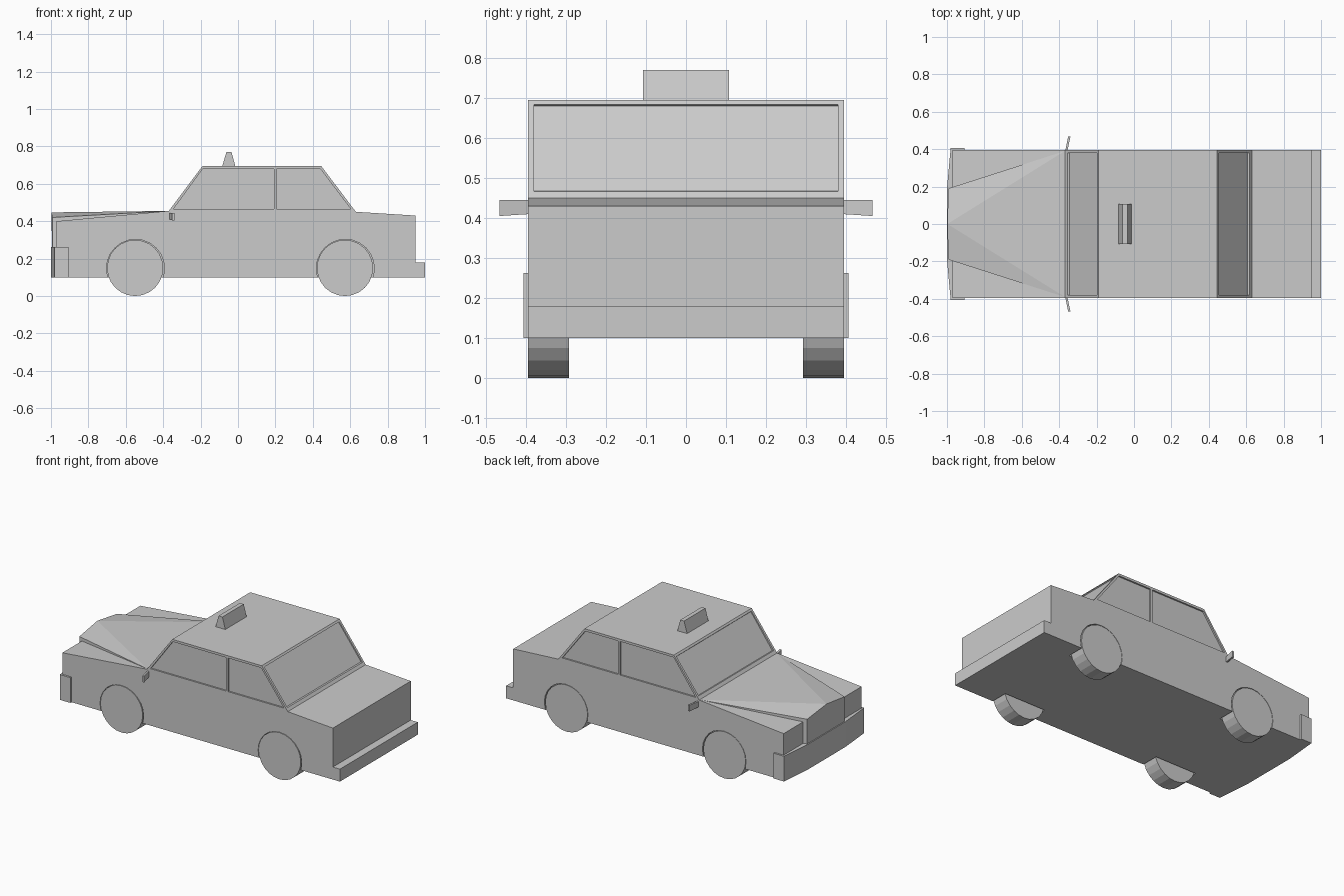
import bpy, bmesh
from math import pi
from mathutils import Matrix

if "Cube" in bpy.data.objects:
    bpy.data.objects.remove(bpy.data.objects["Cube"])


def finish(name, bm):
    bmesh.ops.recalc_face_normals(bm, faces=bm.faces)
    me = bpy.data.meshes.new(name)
    bm.to_mesh(me)
    bm.free()
    ob = bpy.data.objects.new(name, me)
    bpy.context.collection.objects.link(ob)
    return ob


def prism(name, profile, y0, y1):
    """Extrude an x-z profile from y0 to y1."""
    bm = bmesh.new()
    face = bm.faces.new([bm.verts.new((x, y0, z)) for x, z in profile])
    ret = bmesh.ops.extrude_face_region(bm, geom=[face])
    vs = [v for v in ret["geom"] if isinstance(v, bmesh.types.BMVert)]
    bmesh.ops.translate(bm, verts=vs, vec=(0, y1 - y0, 0))
    return finish(name, bm)


def hull(name, points):
    bm = bmesh.new()
    for p in points:
        bm.verts.new(p)
    bmesh.ops.convex_hull(bm, input=bm.verts[:])
    bmesh.ops.dissolve_limit(bm, angle_limit=0.01, verts=bm.verts[:], edges=bm.edges[:])
    return finish(name, bm)


def disc(name, x, z, r, y0, y1, sides):
    bm = bmesh.new()
    rot = Matrix.Translation((x, (y0 + y1) / 2, z)) @ Matrix.Rotation(pi / 2, 4, 'X')
    bmesh.ops.create_cone(bm, cap_ends=True, segments=sides, radius1=r,
                          radius2=r, depth=abs(y1 - y0), matrix=rot)
    return finish(name, bm)


def cut(target, cutter):
    mod = target.modifiers.new("cut", 'BOOLEAN')
    mod.object = cutter
    mod.operation = 'DIFFERENCE'
    mod.solver = 'EXACT'
    cutter.hide_render = True
    cutter.hide_set(True)


W = 0.395

# Main body with cabin, boot and rear bumper
body = prism("car_body", [(-0.97, 0.1), (-0.97, 0.40), (-0.37, 0.455), (-0.19, 0.695),
                          (0.445, 0.695), (0.63, 0.45), (0.95, 0.43), (0.95, 0.18),
                          (1.0, 0.18), (1.0, 0.1)], -W, W)

# Raised bonnet with the radiator front
hull("bonnet", [p for s in (-1, 1) for p in (
    (-0.993, s * 0.19, 0.42), (-0.993, s * 0.19, 0.22), (-0.37, s * 0.39, 0.455),
    (-0.37, s * 0.39, 0.38))] + [(-0.998, 0, 0.447)])

# Front bumper wrapping around the corners
hull("front_bumper", [(x, s * y, z) for s in (-1, 1) for z in (0.1, 0.262)
                      for x, y in ((-1, 0.19), (-0.98, 0.407), (-0.905, 0.407))])

# Recessed windscreen and rear window
cut(body, prism("windscreen_cutter", [(-0.366, 0.475), (-0.204, 0.691),
                                      (-0.194, 0.679), (-0.346, 0.470)], -0.38, 0.38))
cut(body, prism("rear_window_cutter", [(0.465, 0.690), (0.635, 0.465),
                                       (0.607, 0.468), (0.447, 0.680)], -0.38, 0.38))

front_pane = [(-0.345, 0.465), (-0.188, 0.68), (0.193, 0.68), (0.193, 0.465)]
rear_pane = [(0.207, 0.465), (0.207, 0.68), (0.44, 0.68), (0.603, 0.465)]
for s, side in ((-1, "near"), (1, "far")):
    # Recessed side windows
    for pane, place in ((front_pane, "front"), (rear_pane, "rear")):
        cut(body, prism(f"{side}_{place}_window_cutter", pane, s * (W - 0.01), s * 0.5))
    # Wheels and arches
    for x, place in ((-0.55, "front"), (0.572, "rear")):
        cut(body, disc(f"{side}_{place}_arch_cutter", x + 0.002, 0.148, 0.155,
                       s * 0.283, s * 0.5, 24))
        disc(f"{side}_{place}_wheel", x, 0.15, 0.15, s * 0.293, s * W, 24)
    # Wing mirror
    hull(f"{side}_wing_mirror", [
        (x + dx, s * y, z) for dx in (0, 0.012) for x, y, z in (
            (-0.368, 0.39, 0.41), (-0.368, 0.39, 0.445),
            (-0.352, 0.467, 0.405), (-0.352, 0.467, 0.445))])

# Roof sign
prism("roof_sign", [(-0.085, 0.69), (-0.062, 0.77), (-0.035, 0.77), (-0.013, 0.69)],
      -0.108, 0.108)
